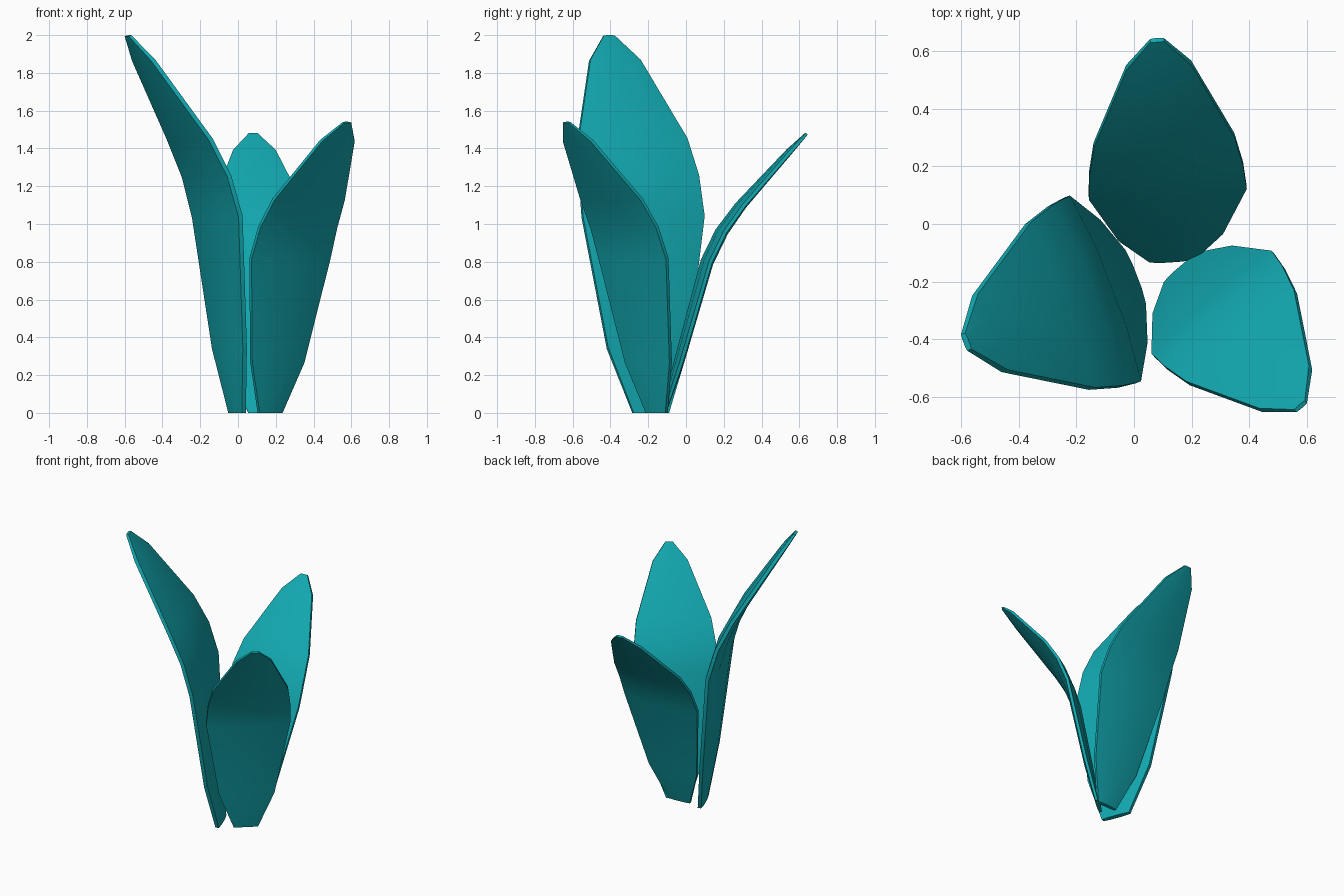
import bpy, bmesh, math
from mathutils import Vector

if "Cube" in bpy.data.objects:
    bpy.data.objects.remove(bpy.data.objects["Cube"])

teal = bpy.data.materials.new("teal_leaf")
teal.diffuse_color = (0.006, 0.39, 0.43, 1)
teal.use_nodes = True
teal.node_tree.nodes["Principled BSDF"].inputs["Base Color"].default_value = teal.diffuse_color

# leaf rings: distance along chord, bow off the chord, half width, mid half thickness
RINGS = [(0, 0, .10, .018), (.34, -.06, .228, .028), (1.026, -.2, .345, .034),
         (1.25, -.205, .337, .034), (1.465, -.172, .308, .03),
         (1.94, -.046, .142, .02), (2.09, 0, .03, .01)]


def leaf(name, base, heading, lean, size):
    h, l = math.radians(heading), math.radians(lean)
    out = Vector((math.cos(h), math.sin(h), 0))
    side = Vector((-math.sin(h), math.cos(h), 0))
    up = Vector((0, 0, 1))
    chord = out * math.sin(l) + up * math.cos(l)
    norm = out * math.cos(l) - up * math.sin(l)
    bm = bmesh.new()
    loops = []
    for t, v, w, th in RINGS:
        e = min(.012, th * .8)
        # lens-shaped cross-section with a thin rim
        section = [(-w, e), (-w * .45, th), (w * .45, th), (w, e),
                   (w, -e), (w * .45, -th), (-w * .45, -th), (-w, -e)]
        ring = []
        for a, b in section:
            p = Vector(base) + (chord * t + norm * (v + b) + side * a) * size
            if t == 0:
                p.z = 0
            ring.append(bm.verts.new(p))
        loops.append(ring)
    for r0, r1 in zip(loops, loops[1:]):
        for i in range(8):
            j = (i + 1) % 8
            bm.faces.new((r0[i], r0[j], r1[j], r1[i]))
    bm.faces.new(loops[0])
    bm.faces.new(loops[-1])
    bmesh.ops.recalc_face_normals(bm, faces=bm.faces)
    me = bpy.data.meshes.new(name)
    bm.to_mesh(me)
    bm.free()
    me.materials.append(teal)
    ob = bpy.data.objects.new(name, me)
    bpy.context.collection.objects.link(ob)
    bpy.ops.object.select_all(action='DESELECT')
    ob.select_set(True)
    bpy.context.view_layer.objects.active = ob
    bpy.ops.object.shade_smooth_by_angle(angle=math.radians(35))


# one tall leaf and two smaller copies fanning outward
leaf("tall_leaf", (-.005, -.187, 0), 201, 17.2, 1.0)
leaf("right_leaf", (.17, -.155, 0), -49.5, 22.2, .795)
leaf("back_leaf", (.133, -.12, 0), 94, 27.2, .795)
